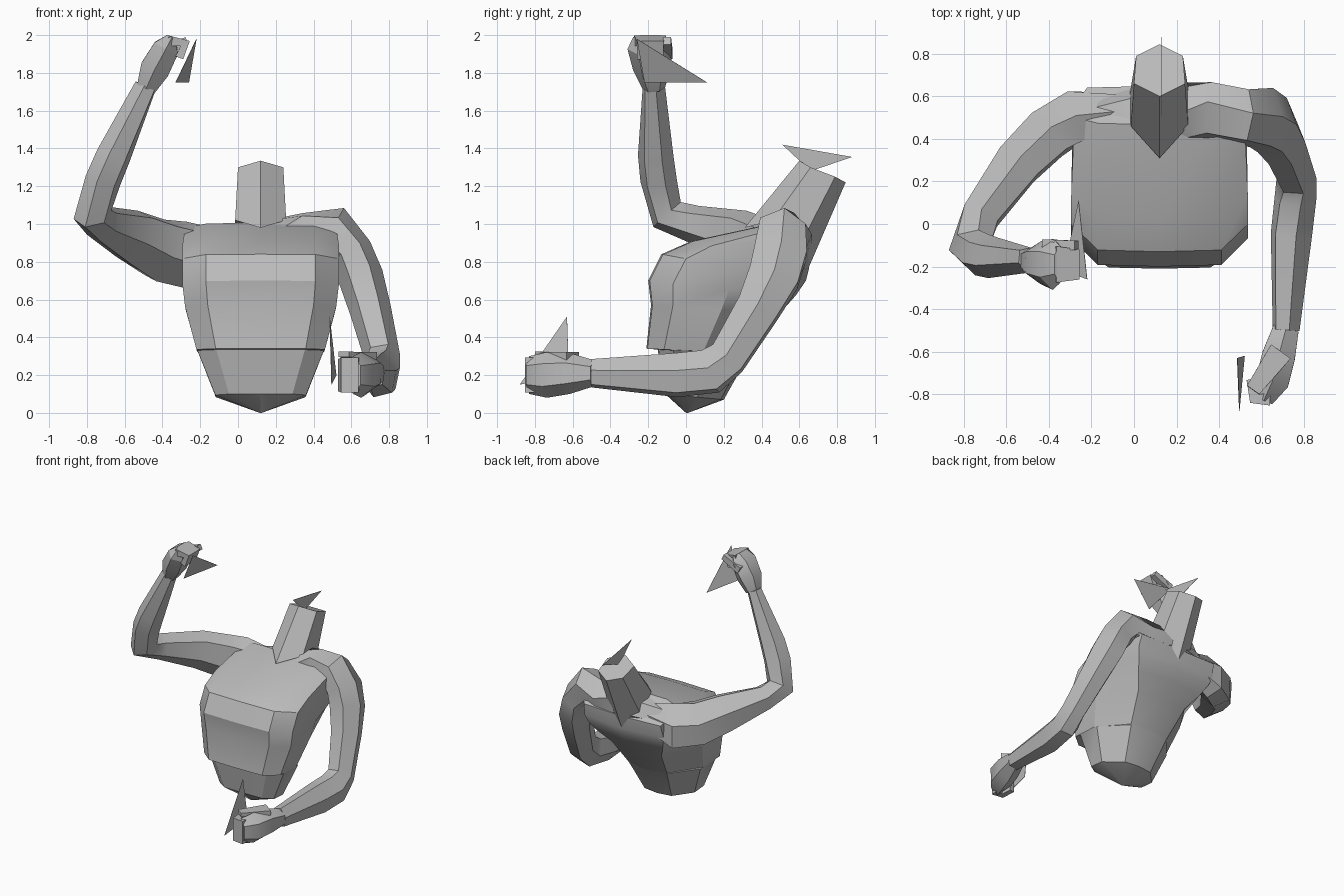
import bpy, bmesh, math
from mathutils import Vector

if "Cube" in bpy.data.objects:
    bpy.data.objects.remove(bpy.data.objects["Cube"], do_unlink=True)

CENTRE_X = 0.12

grey = bpy.data.materials.new("plain grey")
grey.use_nodes = True
grey.diffuse_color = (0.5, 0.5, 0.5, 1)
grey.node_tree.nodes["Principled BSDF"].inputs["Base Color"].default_value = (0.5, 0.5, 0.5, 1)


def finish(name, bm, smooth=True):
    bmesh.ops.recalc_face_normals(bm, faces=bm.faces)
    mesh = bpy.data.meshes.new(name)
    bm.to_mesh(mesh)
    bm.free()
    mesh.materials.append(grey)
    obj = bpy.data.objects.new(name, mesh)
    bpy.context.collection.objects.link(obj)
    if smooth:
        bpy.ops.object.select_all(action='DESELECT')
        obj.select_set(True)
        bpy.context.view_layer.objects.active = obj
        bpy.ops.object.shade_smooth_by_angle(angle=math.radians(32))
    return obj


def loft(name, rings):
    """Skin a list of closed point rings and cap both ends."""
    bm = bmesh.new()
    loops = [[bm.verts.new(p) for p in ring] for ring in rings]
    for a, b in zip(loops, loops[1:]):
        n = len(a)
        for i in range(n):
            j = (i + 1) % n
            bm.faces.new((a[i], a[j], b[j], b[i]))
    bm.faces.new(loops[0])
    bm.faces.new(loops[-1])
    return finish(name, bm)


def tube(name, stations, hint, sides=6):
    """Limb along stations of (centre, radius along hint, radius across)."""
    hint = Vector(hint)
    pts = [Vector(s[0]) for s in stations]
    phase = math.pi / 4 if sides == 4 else 0
    rings = []
    for i, (c, r1, r2) in enumerate(stations):
        into = (pts[i] - pts[max(i - 1, 0)]).normalized()
        out = (pts[min(i + 1, len(pts) - 1)] - pts[i]).normalized()
        t = (into + out).normalized()
        u = (hint - t * hint.dot(t)).normalized()
        v = t.cross(u)
        angles = [phase + k * math.tau / sides for k in range(sides)]
        rings.append([pts[i] + u * r1 * math.cos(a) + v * r2 * math.sin(a) for a in angles])
    return loft(name, rings)


def plate(name, corners):
    """Thin triangular blade."""
    bm = bmesh.new()
    bm.faces.new([bm.verts.new(p) for p in corners])
    mod = finish(name, bm, smooth=False).modifiers.new("thickness", 'SOLIDIFY')
    mod.thickness = 0.002
    mod.offset = 0


def mirrored(half):
    """Close a half section by mirroring it across the body's middle."""
    other = [(-x, y, z) for x, y, z in reversed(half) if x > 0.001]
    return [(CENTRE_X + x, y, z) for x, y, z in half + other]


# Torso: slanted sections from pelvis to collar, the back panel widening upward
def torso_ring(width, fy, fz, by, bz, back):
    section = [(0, 0), (0.7, 0.01), (1, 0.17), (0.99, 0.55), (back, 0.95), (0, 1)]
    return mirrored([(width * k, fy + (by - fy) * t, fz + (bz - fz) * t) for k, t in section])


loft("torso", [torso_ring(*r) for r in (
    (0.005, 0, 0, 0.01, 0, 0.5),
    (0.24, -0.11, 0.10, 0.2, 0.07, 0.5),
    (0.335, -0.15, 0.335, 0.335, 0.31, 0.5),
    (0.34, -0.21, 0.34, 0.34, 0.315, 0.5),
    (0.40, -0.185, 0.57, 0.49, 0.52, 0.55),
    (0.415, -0.2, 0.70, 0.58, 0.62, 0.7),
    (0.415, -0.13, 0.84, 0.635, 0.70, 0.8),
    (0.415, 0.03, 0.91, 0.65, 0.76, 0.85),
    (0.40, 0.47, 1.005, 0.65, 0.86, 0.85))])

# Neck: six-sided leaning post with a blade on top
loft("neck", [mirrored(h) for h in (
    [(0, 0.31, 0.98), (0.135, 0.46, 1.02), (0.14, 0.61, 0.9), (0, 0.65, 0.77)],
    [(0, 0.6, 1.335), (0.12, 0.66, 1.3), (0.11, 0.79, 1.25), (0, 0.845, 1.22)])])
plate("neck_blade", [(0.13, 0.51, 1.42), (0.13, 0.88, 1.355), (0.13, 0.66, 1.28)])

# Raised right arm, rooted inside the upper back
tube("right_arm", [
    ((-0.05, 0.54, 0.87), 0.08, 0.1),
    ((-0.27, 0.51, 0.835), 0.13, 0.19),
    ((-0.41, 0.42, 0.86), 0.13, 0.18),
    ((-0.55, 0.28, 0.93), 0.12, 0.155),
    ((-0.72, 0.04, 1.0), 0.1, 0.1),
    ((-0.77, -0.1, 1.05), 0.09, 0.11),
    ((-0.715, -0.145, 1.23), 0.09, 0.105),
    ((-0.66, -0.16, 1.36), 0.09, 0.1),
    ((-0.49, -0.17, 1.73), 0.07, 0.055)], (-0.4, 0.4, 0.2))
tube("right_fist", [
    ((-0.485, -0.17, 1.72), 0.06, 0.06),
    ((-0.44, -0.18, 1.82), 0.1, 0.09),
    ((-0.38, -0.19, 1.93), 0.12, 0.08),
    ((-0.35, -0.19, 1.99), 0.09, 0.03)], (0, 1, 0))

# Shoulder girdle running on into the lowered left arm
tube("shoulders_and_left_arm", [
    ((-0.3, 0.48, 0.85), 0.09, 0.09),
    ((CENTRE_X, 0.52, 0.9), 0.12, 0.15),
    ((0.36, 0.52, 0.93), 0.14, 0.15),
    ((0.51, 0.505, 0.95), 0.145, 0.14),
    ((0.60, 0.50, 0.85), 0.115, 0.16),
    ((0.65, 0.465, 0.72), 0.12, 0.155),
    ((0.70, 0.38, 0.55), 0.11, 0.13),
    ((0.765, 0.22, 0.29), 0.095, 0.115),
    ((0.76, 0.13, 0.22), 0.1, 0.13),
    ((0.74, -0.05, 0.2), 0.1, 0.125),
    ((0.715, -0.5, 0.21), 0.065, 0.08)], (1, 0, 0.25))
tube("left_fist", [
    ((0.715, -0.49, 0.21), 0.07, 0.07),
    ((0.68, -0.62, 0.21), 0.11, 0.09),
    ((0.65, -0.74, 0.2), 0.12, 0.09),
    ((0.61, -0.83, 0.2), 0.1, 0.05)], (0, 0, 1))

# Curled fingers as one block per hand, and thumbs
tube("right_fingers", [
    ((-0.37, -0.19, 1.97), 0.12, 0.04),
    ((-0.28, -0.19, 1.955), 0.1, 0.04),
    ((-0.31, -0.19, 1.88), 0.1, 0.03)], (0, 1, 0), 4)
tube("left_fingers", [
    ((0.64, -0.825, 0.2), 0.13, 0.04),
    ((0.565, -0.82, 0.2), 0.13, 0.04),
    ((0.55, -0.73, 0.2), 0.12, 0.03)], (0, 0, 1), 4)
tube("right_thumb", [
    ((-0.42, -0.1, 1.9), 0.04, 0.04),
    ((-0.27, -0.1, 1.97), 0.03, 0.03)], (0, 1, 0), 4)
tube("left_thumb", [
    ((0.69, -0.6, 0.3), 0.03, 0.08),
    ((0.56, -0.78, 0.31), 0.02, 0.05)], (0, 0, 1), 4)

# Loose blades beside each hand
plate("right_hand_blade", [(-0.22, -0.26, 1.98), (-0.26, 0.11, 1.75), (-0.33, -0.22, 1.75)])
plate("left_hand_blade", [(0.485, -0.63, 0.51), (0.495, -0.88, 0.15), (0.52, -0.62, 0.2)])
